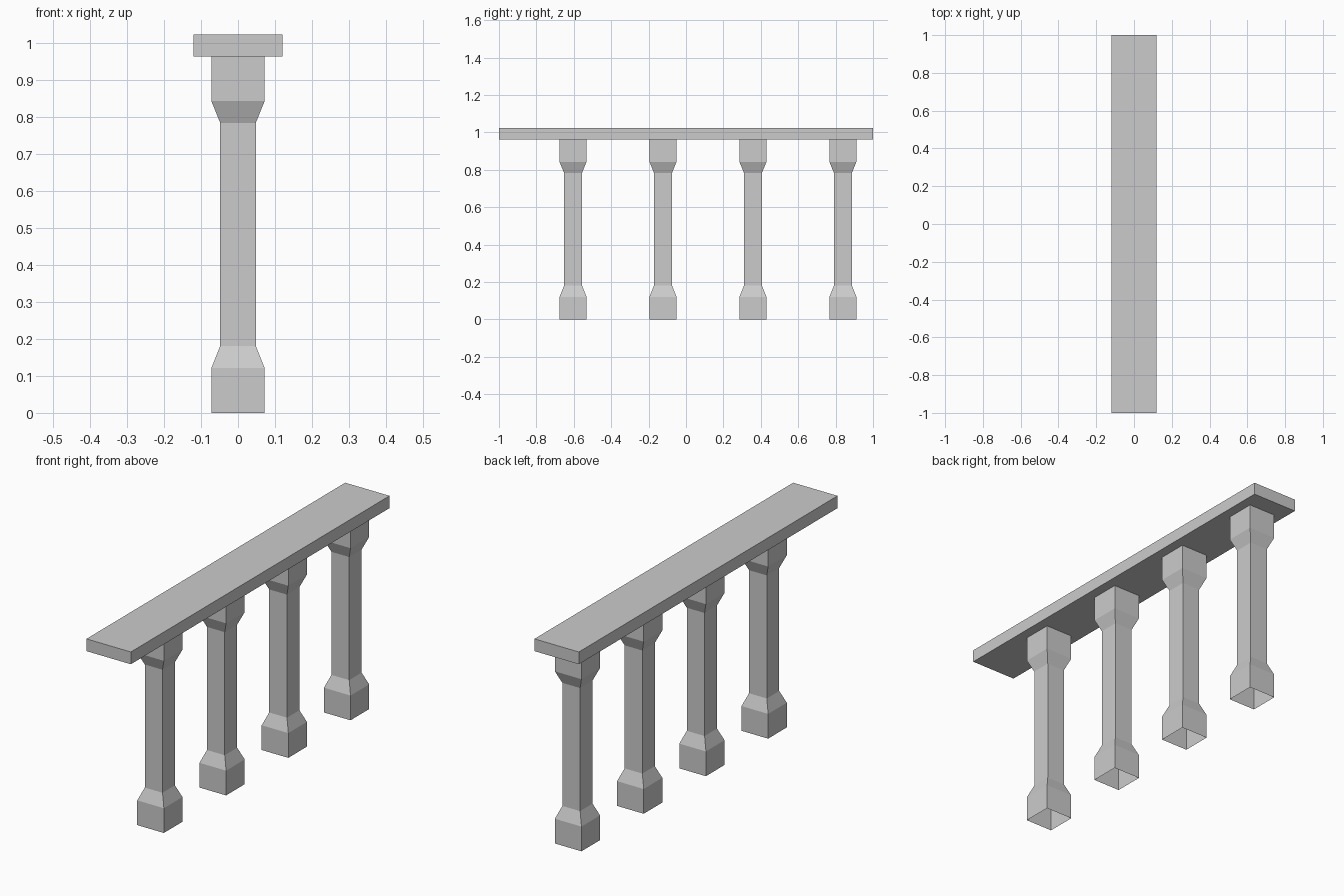
import bpy
import bmesh

if "Cube" in bpy.data.objects:
    bpy.data.objects.remove(bpy.data.objects["Cube"], do_unlink=True)

# Single stone colour
stone = bpy.data.materials.new("light_grey_stone")
stone.use_nodes = True
colour = (0.6, 0.6, 0.6, 1)
stone.diffuse_color = colour
stone.node_tree.nodes["Principled BSDF"].inputs["Base Color"].default_value = colour


def finish(name, bm, location):
    bmesh.ops.recalc_face_normals(bm, faces=bm.faces)
    mesh = bpy.data.meshes.new(name)
    bm.to_mesh(mesh)
    bm.free()
    mesh.materials.append(stone)
    obj = bpy.data.objects.new(name, mesh)
    obj.location = location
    bpy.context.collection.objects.link(obj)
    return obj


def square_post(name, profile, location):
    """Stack square rings of (half width, height) into an open-ended post."""
    bm = bmesh.new()
    rings = [[bm.verts.new((sx * h, sy * h, z))
              for sx, sy in ((-1, -1), (1, -1), (1, 1), (-1, 1))]
             for h, z in profile]
    for low, high in zip(rings, rings[1:]):
        for i in range(4):
            j = (i + 1) % 4
            bm.faces.new((low[i], low[j], high[j], high[i]))
    return finish(name, bm, location)


# Four balusters: block foot, tapered shaft, block head
block, shaft = 0.072, 0.048
baluster = [(block, 0), (block, 0.121), (shaft, 0.181),
            (shaft, 0.783), (block, 0.842), (block, 0.962)]
for n in range(4):
    square_post(f"baluster_{n + 1}", baluster, (0, -0.604 + 0.481 * n, 0))

# Flat handrail slab
bm = bmesh.new()
bmesh.ops.create_cube(bm, size=1)
bmesh.ops.scale(bm, vec=(0.24, 2, 0.06), verts=bm.verts)
finish("handrail", bm, (0, 0, 0.992))
